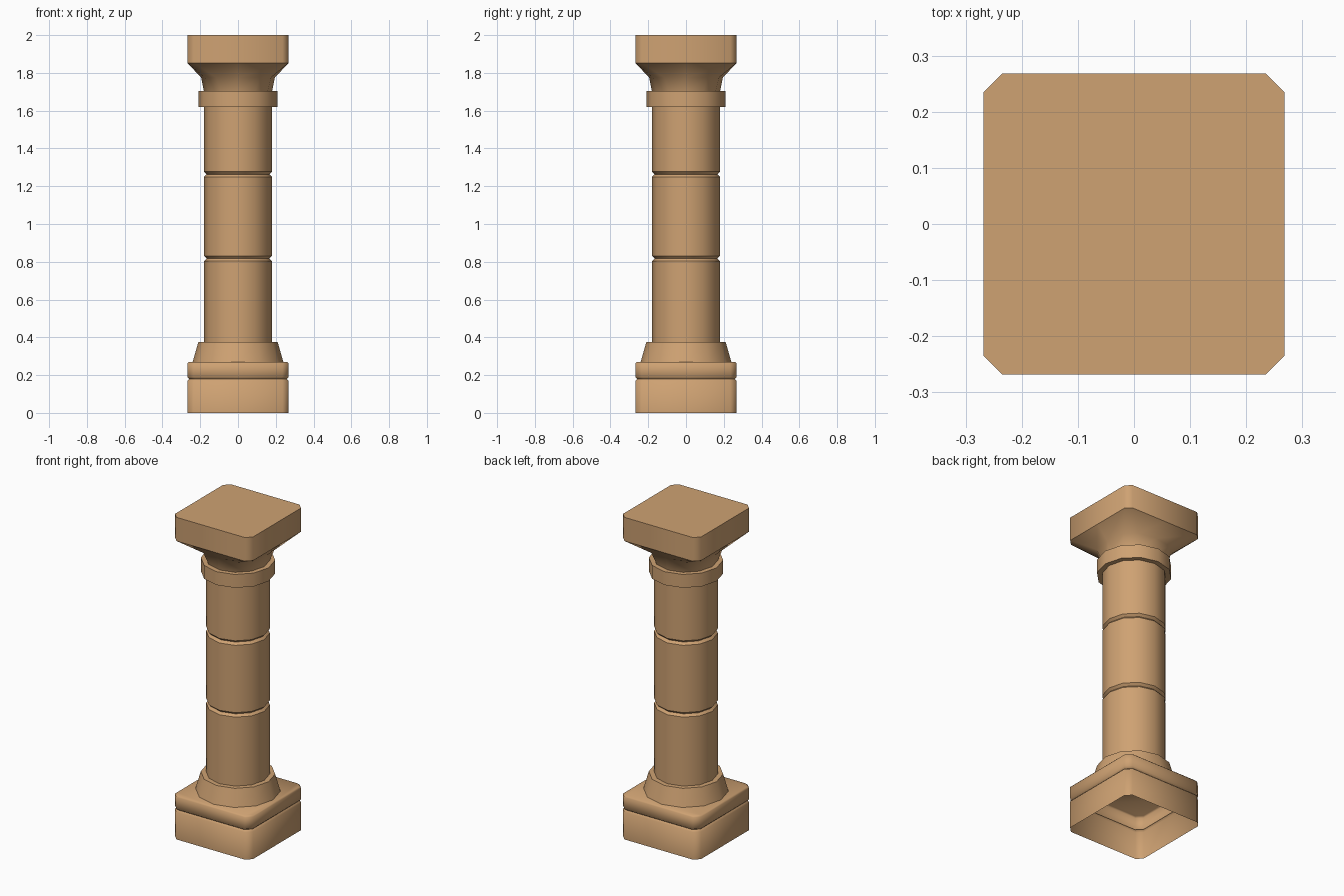
import bpy, bmesh, math

if "Cube" in bpy.data.objects:
    bpy.data.objects.remove(bpy.data.objects["Cube"])

stone = bpy.data.materials.new("warm sandstone")
stone.diffuse_color = (0.62, 0.36, 0.17, 1)
stone.use_nodes = True
stone.node_tree.nodes["Principled BSDF"].inputs["Base Color"].default_value = stone.diffuse_color

SIDES = 12


def circle(r, z):
    return [(r * math.cos(2 * math.pi * i / SIDES),
             r * math.sin(2 * math.pi * i / SIDES), z) for i in range(SIDES)]


def square(h, z, c=0.033):
    # chamfered square with side midpoints, 12 points matching the circle
    pts = []
    for k in range(4):
        co, si = round(math.cos(k * math.pi / 2)), round(math.sin(k * math.pi / 2))
        for x, y in ((h, 0), (h, h - c), (h - c, h)):
            pts.append((x * co - y * si, x * si + y * co, z))
    return pts


def blend(a, b, t, z):
    return [(p[0] + (q[0] - p[0]) * t, p[1] + (q[1] - p[1]) * t, z) for p, q in zip(a, b)]


def loft(name, rings, bottom=False, top=False, angle=50):
    bm = bmesh.new()
    rows = [[bm.verts.new(p) for p in ring] for ring in rings]
    for a, b in zip(rows, rows[1:]):
        for i in range(SIDES):
            j = (i + 1) % SIDES
            bm.faces.new((a[i], a[j], b[j], b[i]))
    if bottom:
        bm.faces.new(rows[0][::-1])
    if top:
        bm.faces.new(rows[-1])
    mesh = bpy.data.meshes.new(name)
    bm.to_mesh(mesh)
    bm.free()
    mesh.materials.append(stone)
    ob = bpy.data.objects.new(name, mesh)
    bpy.context.collection.objects.link(ob)
    bpy.ops.object.select_all(action='DESELECT')
    ob.select_set(True)
    bpy.context.view_layer.objects.active = ob
    bpy.ops.object.shade_smooth_by_angle(angle=math.radians(angle))
    return ob


H = 0.268

# square base: open underneath, V groove and slightly bevelled top edge
loft("base_block", [square(H, 0), square(H, 0.17), square(H - 0.01, 0.18),
                    square(H, 0.19), square(H, 0.262), square(H - 0.008, 0.27)],
     top=True, angle=46)

# tapered foot of the shaft with a ledge on top
loft("shaft_foot", [circle(0.24, 0.27), circle(0.21, 0.375), circle(0.178, 0.375)])

# shaft made of three drums separated by grooves
R = 0.18
shaft = [circle(R, 0.375)]
for z in (0.817, 1.263):
    shaft += [circle(R, z - 0.014), circle(R - 0.014, z), circle(R, z + 0.014)]
shaft.append(circle(R, 1.62))
loft("shaft", shaft, angle=40)

# collar ring
loft("collar", [circle(R, 1.62), circle(0.21, 1.62), circle(0.21, 1.703), circle(R, 1.703)])

# flare going from round to square
low, high = circle(R, 1.70), square(H, 1.853)
loft("capital_flare", [low, blend(low, high, 0.17, 1.775), high])

# top slab
loft("top_slab", [square(H, 1.853), square(H, 2.0)], top=True)
